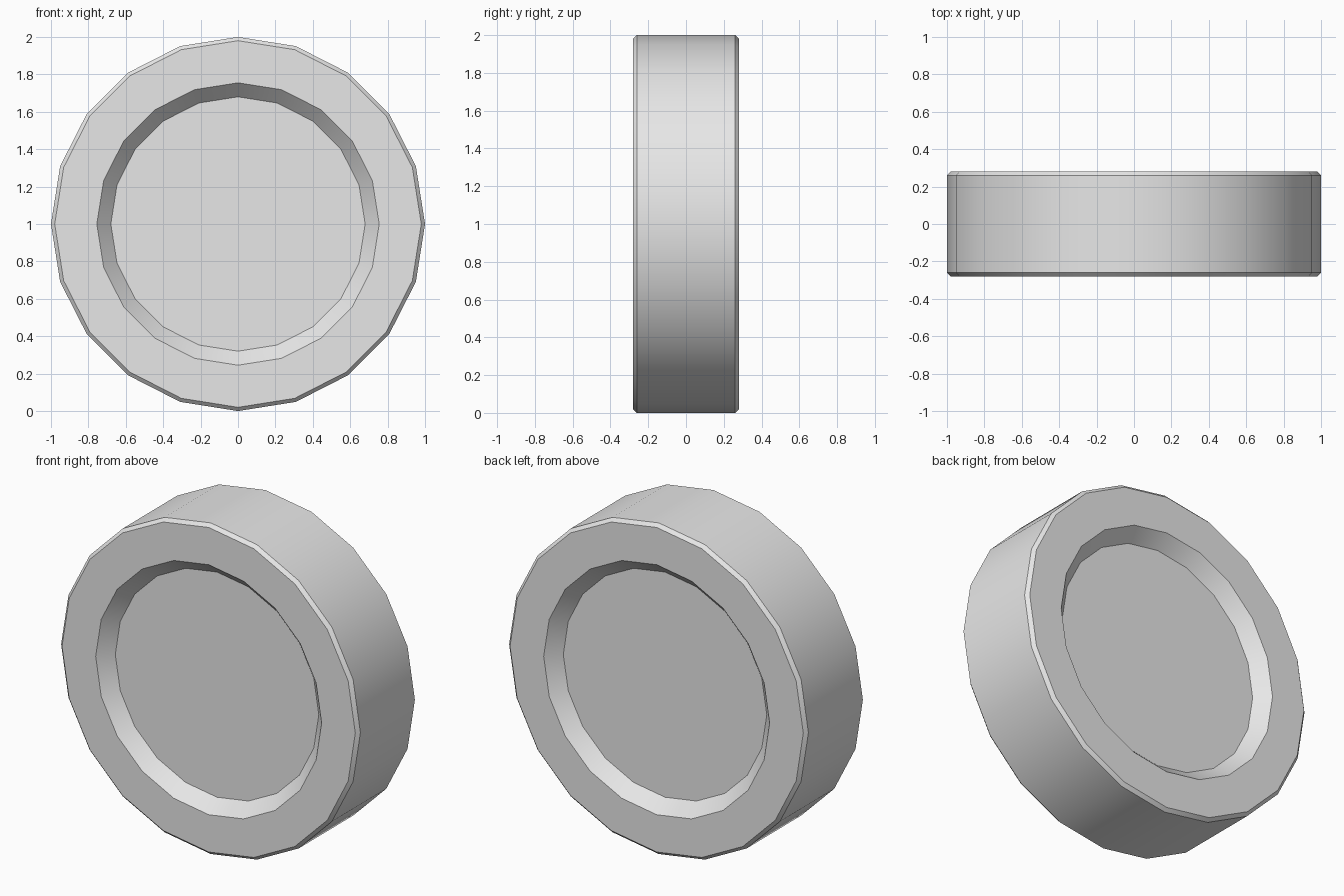
import bpy, bmesh, math

if "Cube" in bpy.data.objects:
    bpy.data.objects.remove(bpy.data.objects["Cube"])

SIDES = 20

# Half profile (radius, y) from front recess centre to back recess centre
half = [(0.68, -0.20), (0.755, -0.28), (0.98, -0.28), (1.0, -0.26)]
profile = half + [(r, -y) for r, y in reversed(half)]

# Turn the profile around the y axis
bm = bmesh.new()
rings = []
for r, y in profile:
    rings.append([bm.verts.new((r * math.sin(2 * math.pi * i / SIDES), y,
                                1 + r * math.cos(2 * math.pi * i / SIDES)))
                  for i in range(SIDES)])
for a, b in zip(rings, rings[1:]):
    for i in range(SIDES):
        j = (i + 1) % SIDES
        bm.faces.new((a[i], a[j], b[j], b[i]))

# Flat recess floors
bm.faces.new(rings[0])
bm.faces.new(rings[-1])
bmesh.ops.recalc_face_normals(bm, faces=bm.faces[:])

mesh = bpy.data.meshes.new("wheel")
bm.to_mesh(mesh)
bm.free()
wheel = bpy.data.objects.new("wheel", mesh)
bpy.context.collection.objects.link(wheel)

grey = bpy.data.materials.new("light grey")
grey.diffuse_color = (0.8, 0.8, 0.8, 1)
grey.use_nodes = True
grey.node_tree.nodes["Principled BSDF"].inputs["Base Color"].default_value = grey.diffuse_color
mesh.materials.append(grey)

# Smooth around the rim, sharp at the bevels
bpy.context.view_layer.objects.active = wheel
wheel.select_set(True)
bpy.ops.object.shade_smooth_by_angle(angle=math.radians(30))
